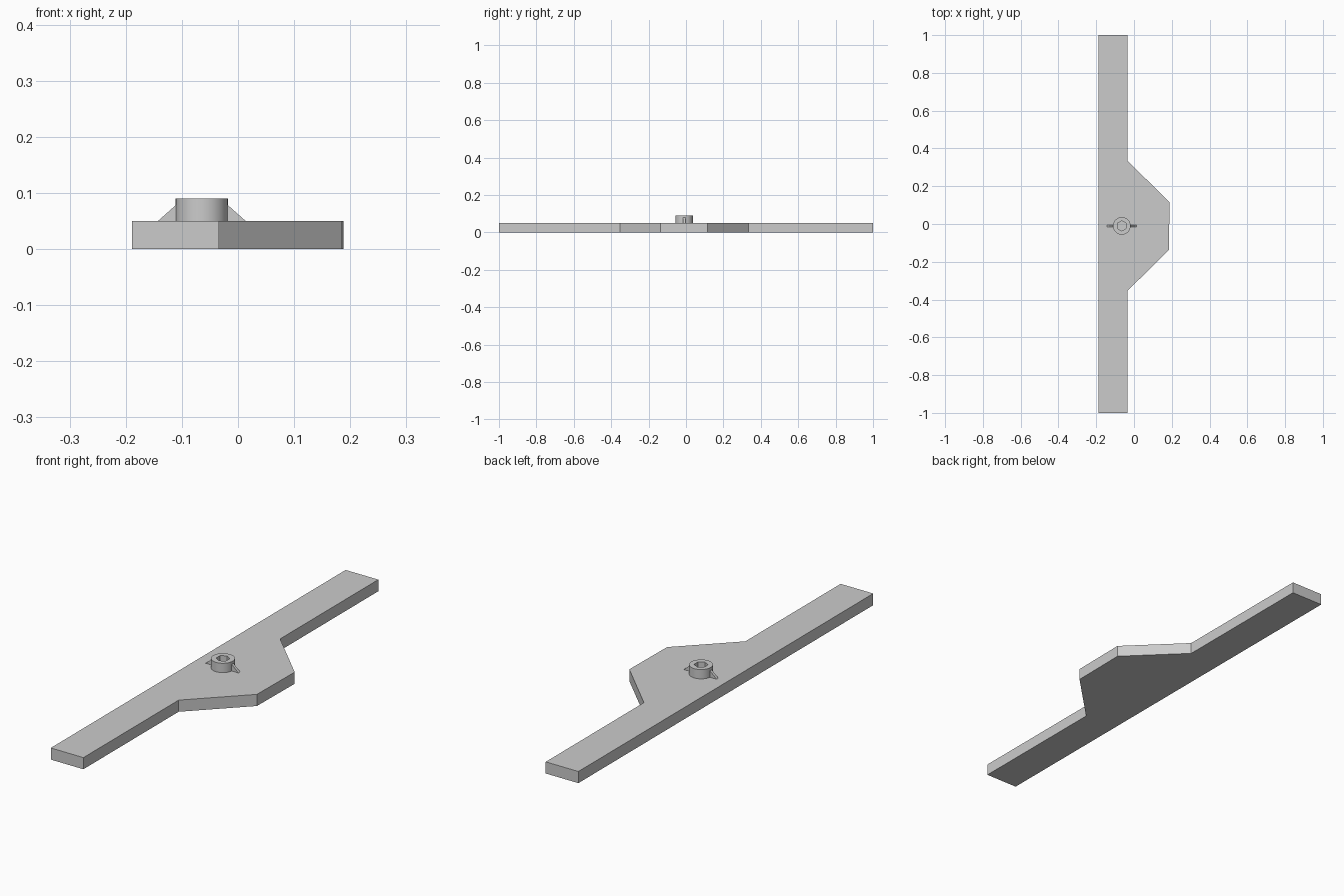
import bpy
import bmesh
import math
from mathutils import Vector

cube = bpy.data.objects.get("Cube")
if cube:
    bpy.data.objects.remove(cube, do_unlink=True)

grey = bpy.data.materials.new("plain grey")
grey.use_nodes = True
grey.diffuse_color = (0.6, 0.6, 0.6, 1)
grey.node_tree.nodes["Principled BSDF"].inputs["Base Color"].default_value = grey.diffuse_color

PLATE_TOP, HUB_TOP = 0.05, 0.09
HUB_X, HUB_Y, HUB_R, BORE_R = -0.0645, -0.01, 0.0465, 0.027


def finish(name, bm):
    bmesh.ops.recalc_face_normals(bm, faces=bm.faces)
    mesh = bpy.data.meshes.new(name)
    bm.to_mesh(mesh)
    bm.free()
    mesh.materials.append(grey)
    obj = bpy.data.objects.new(name, mesh)
    bpy.context.collection.objects.link(obj)
    return obj


def prism(name, points, direction):
    """Extrude a closed outline along a direction."""
    bm = bmesh.new()
    face = bm.faces.new([bm.verts.new(p) for p in points])
    grown = bmesh.ops.extrude_face_region(bm, geom=[face], use_keep_orig=True)
    moved = [v for v in grown["geom"] if isinstance(v, bmesh.types.BMVert)]
    bmesh.ops.translate(bm, verts=moved, vec=Vector(direction))
    return finish(name, bm)


# Long bar with a tapered tab on its left side
outline = [(-0.189, -1), (-0.034, -1), (-0.034, HUB_Y - 0.344),
           (0.185, HUB_Y - 0.126), (0.188, HUB_Y + 0.126),
           (-0.034, HUB_Y + 0.344), (-0.034, 1), (-0.189, 1)]
prism("base_plate", [(x, y, 0) for x, y in outline], (0, 0, PLATE_TOP))


def ring(bm, radius, sides, z):
    verts = []
    for i in range(sides):
        a = math.pi / 2 + math.tau * i / sides
        verts.append(bm.verts.new((HUB_X + radius * math.cos(a),
                                   HUB_Y + radius * math.sin(a), z)))
    return verts


def wall(bm, low, high):
    n = len(low)
    for i in range(n):
        j = (i + 1) % n
        bm.faces.new((low[i], low[j], high[j], high[i]))


# Round hub with a six-sided bore open at the top
SIDES, BORE_SIDES = 36, 6
STEP = SIDES // BORE_SIDES
bm = bmesh.new()
outer_low, outer_high = (ring(bm, HUB_R, SIDES, z) for z in (PLATE_TOP, HUB_TOP))
bore_low, bore_high = (ring(bm, BORE_R, BORE_SIDES, z) for z in (PLATE_TOP, HUB_TOP))
wall(bm, outer_low, outer_high)
wall(bm, bore_high, bore_low)
for i in range(BORE_SIDES):
    arc = [outer_high[(i * STEP + k) % SIDES] for k in range(STEP + 1)]
    bm.faces.new(arc + [bore_high[(i + 1) % BORE_SIDES], bore_high[i]])
hub = finish("hub", bm)
# Outward walls outside, inward walls in the bore
bpy.ops.object.select_all(action="DESELECT")
bpy.context.view_layer.objects.active = hub
hub.select_set(True)
bpy.ops.object.shade_smooth_by_angle(angle=math.radians(30))

# Triangular gussets either side of the hub
THICK = 0.012
for name, side in (("left_gusset", 1), ("right_gusset", -1)):
    profile = [(0.04, PLATE_TOP), (0.078, PLATE_TOP), (HUB_R, 0.078), (0.04, 0.078)]
    prism(name, [(HUB_X + side * x, HUB_Y - THICK / 2, z) for x, z in profile],
          (0, THICK, 0))
